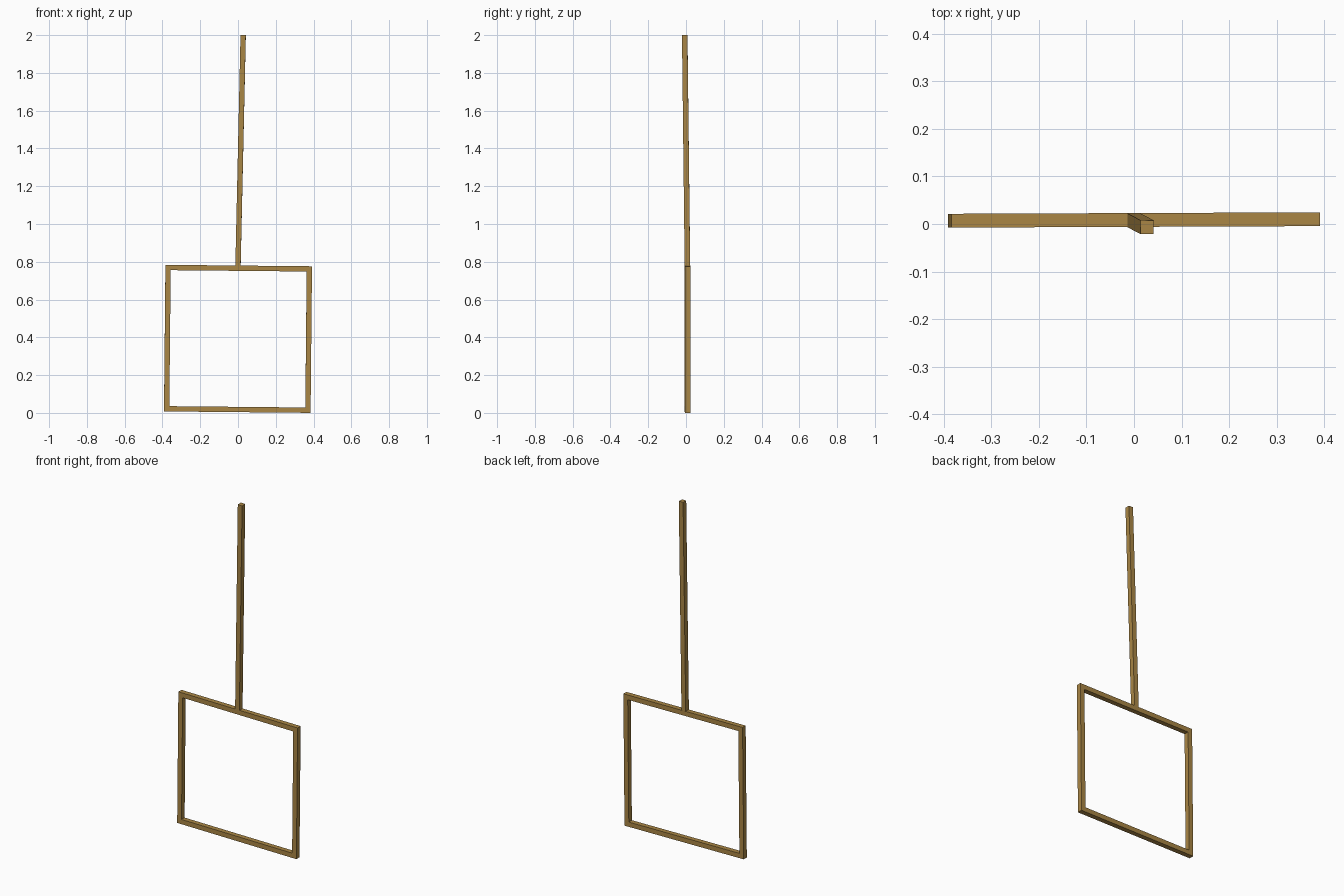
import bpy, bmesh
from mathutils import Vector, Matrix

if "Cube" in bpy.data.objects:
    bpy.data.objects.remove(bpy.data.objects["Cube"])

wood = bpy.data.materials.new("wood")
wood.diffuse_color = (0.40, 0.24, 0.06, 1)
wood.use_nodes = True
wood.node_tree.nodes["Principled BSDF"].inputs["Base Color"].default_value = wood.diffuse_color


def make_object(name, bm):
    bmesh.ops.recalc_face_normals(bm, faces=bm.faces[:])
    mesh = bpy.data.meshes.new(name)
    bm.to_mesh(mesh)
    bm.free()
    mesh.materials.append(wood)
    obj = bpy.data.objects.new(name, mesh)
    bpy.context.collection.objects.link(obj)
    return obj


# Square frame: nested square rings at front and back, joined all round
half, bar, depth = 0.388, 0.028, 0.029
bm = bmesh.new()
rings = []
for size, y in ((half, -depth / 2), (half, depth / 2),
                (half - bar, depth / 2), (half - bar, -depth / 2)):
    rings.append([bm.verts.new((sx * size, y, sz * size))
                  for sx, sz in ((-1, -1), (1, -1), (1, 1), (-1, 1))])
for r in range(4):
    a, b = rings[r], rings[(r + 1) % 4]
    for i in range(4):
        j = (i + 1) % 4
        bm.faces.new((a[i], a[j], b[j], b[i]))
frame = make_object("square_frame", bm)
frame.location = (0, 0.0085, 0.392)
frame.rotation_euler = (0, 0.0098, 0.004)

# Handle: long square post leaning slightly to the right and forward
low, high = Vector((0, 0.0075, 0.779)), Vector((0.0275, -0.0065, 1.9997))
axis = high - low
bm = bmesh.new()
bmesh.ops.create_cube(bm, size=1, matrix=Matrix.Diagonal((0.028, 0.029, axis.length, 1)))
handle = make_object("handle", bm)
handle.location = (low + high) / 2
handle.rotation_euler = (-axis.y / axis.z, axis.x / axis.z, -0.01)
